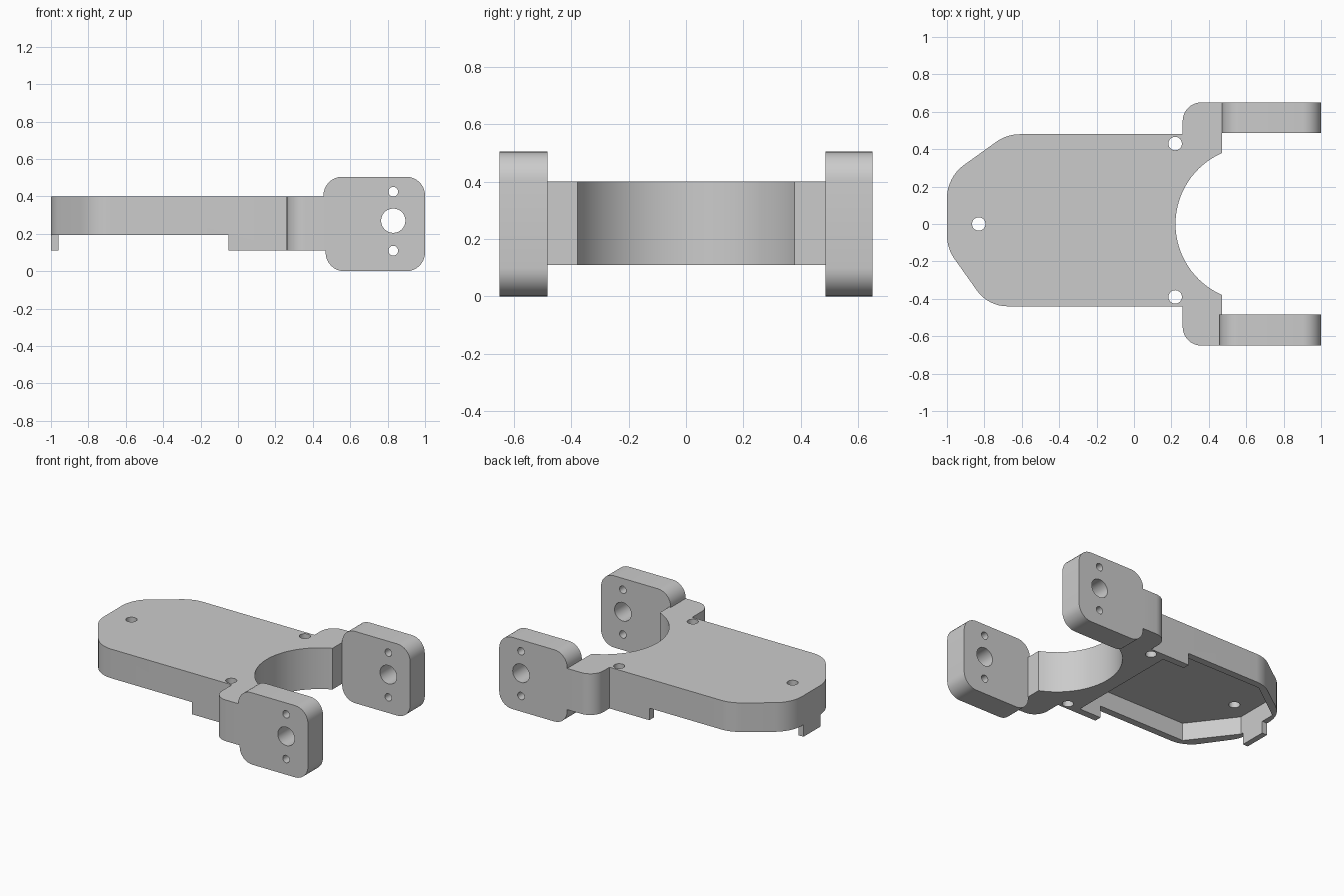
import bpy, bmesh, math
from mathutils import Vector

old = bpy.data.objects.get("Cube")
if old:
    bpy.data.objects.remove(old, do_unlink=True)

grey = bpy.data.materials.new("plain grey")
grey.use_nodes = True
grey.diffuse_color = (0.6, 0.6, 0.6, 1)
grey.node_tree.nodes["Principled BSDF"].inputs["Base Color"].default_value = (0.6, 0.6, 0.6, 1)


def rounded(corners, steps=8):
    """Turn a closed loop of (x, y, radius) corners into an outline with arcs."""
    out = []
    for i, (x, y, r) in enumerate(corners):
        p = Vector((x, y))
        if not r:
            out.append(p)
            continue
        a = (Vector(corners[i - 1][:2]) - p).normalized()
        b = (Vector(corners[(i + 1) % len(corners)][:2]) - p).normalized()
        half = a.angle(b) / 2
        centre = p + (a + b).normalized() * r / math.sin(half)
        start = p + a * r / math.tan(half) - centre
        end = p + b * r / math.tan(half) - centre
        sweep = start.angle_signed(end)
        for k in range(steps + 1):
            t = -sweep * k / steps
            c, s = math.cos(t), math.sin(t)
            out.append(centre + Vector((start.x * c - start.y * s, start.x * s + start.y * c)))
    return out


def prism(name, outline, low, high, axis="Z"):
    """Extrude an outline along Z, or an XZ outline along Y."""
    bm = bmesh.new()
    place = (lambda p, h: (p[0], p[1], h)) if axis == "Z" else (lambda p, h: (p[0], h, p[1]))
    face = bm.faces.new([bm.verts.new(place(p, low)) for p in outline])
    rim = list(face.verts)
    top = [bm.verts.new(place(p, high)) for p in outline]
    bm.faces.new(top)
    for i in range(len(rim)):
        bm.faces.new((rim[i - 1], rim[i], top[i], top[i - 1]))
    bmesh.ops.recalc_face_normals(bm, faces=bm.faces)
    mesh = bpy.data.meshes.new(name)
    bm.to_mesh(mesh)
    bm.free()
    mesh.materials.append(grey)
    obj = bpy.data.objects.new(name, mesh)
    bpy.context.collection.objects.link(obj)
    return obj


def rect(x0, x1, y0, y1):
    return [(x0, y0), (x1, y0), (x1, y1), (x0, y1)]


def circle(x, y, r, n=32):
    return [(x + r * math.cos(math.tau * i / n), y + r * math.sin(math.tau * i / n)) for i in range(n)]


def carve(obj, cutters):
    """Subtract the cutters, bake the result and shade it."""
    for cutter in cutters:
        cutter.hide_render = True
        mod = obj.modifiers.new(cutter.name, "BOOLEAN")
        mod.operation, mod.solver, mod.object = "DIFFERENCE", "EXACT", cutter
    graph = bpy.context.evaluated_depsgraph_get()
    obj.data = bpy.data.meshes.new_from_object(obj.evaluated_get(graph))
    obj.modifiers.clear()
    for cutter in cutters:
        bpy.data.objects.remove(cutter, do_unlink=True)
    bpy.ops.object.select_all(action="DESELECT")
    obj.select_set(True)
    bpy.context.view_layer.objects.active = obj
    bpy.ops.object.shade_smooth_by_angle(angle=math.radians(30))


# Main plate with both arms and the round mouth between them
BASE, TOP = 0.11, 0.40
mouth_x, mouth_r = 0.636, 0.414
reach = math.acos((mouth_x - 0.47) / mouth_r)
angles = [math.pi + reach - 2 * reach * i / 32 for i in range(33)]
mouth = [(mouth_x + mouth_r * math.cos(t), mouth_r * math.sin(t), 0) for t in angles]
outline = rounded(
    [(-1, -0.13, 0.22), (-0.78, -0.44, 0.2), (0.26, -0.44, 0), (0.26, -0.65, 0.1), (0.47, -0.65, 0)]
    + mouth
    + [(0.47, 0.65, 0), (0.26, 0.65, 0.1), (0.26, 0.48, 0), (-0.68, 0.48, 0.22), (-1, 0.25, 0.22)])
plate = prism("main_plate", outline, BASE, TOP)

# Raised underside, hollow pocket and screw holes
pocket = [(-0.96, -0.09), (-0.73, -0.39), (0.12, -0.39), (0.12, 0.43), (-0.67, 0.43), (-0.96, 0.22)]
cuts = [prism("underside_cutter", rect(-1.2, -0.05, -0.8, 0.8), 0, 0.195),
        prism("pocket_cutter", pocket, 0, 0.32)]
for x, y in ((-0.83, 0), (0.22, 0.43), (0.22, -0.39)):
    cuts.append(prism("screw_cutter", circle(x, y, 0.036), -0.1, 0.6))
carve(plate, cuts)

# Small tab hanging below the narrow end
prism("end_tab", rect(-1, -0.96, -0.07, 0.12), BASE, 0.2)

# Upright ears with a pivot hole and two screw holes
for name, foot, head, y0, y1 in (("right_ear", 0.472, 0.453, -0.65, -0.483),
                                 ("left_ear", 0.47, 0.47, 0.487, 0.65)):
    shape = rounded([(foot, 0, 0.1), (1, 0, 0.1), (1, 0.505, 0.1), (head, 0.505, 0.1)])
    ear = prism(name, shape, y0, y1, "Y")
    carve(ear, [prism("ear_cutter", circle(0.83, z, r), y0 - 0.1, y1 + 0.1, "Y")
                for z, r in ((0.27, 0.065), (0.425, 0.026), (0.11, 0.026))])
